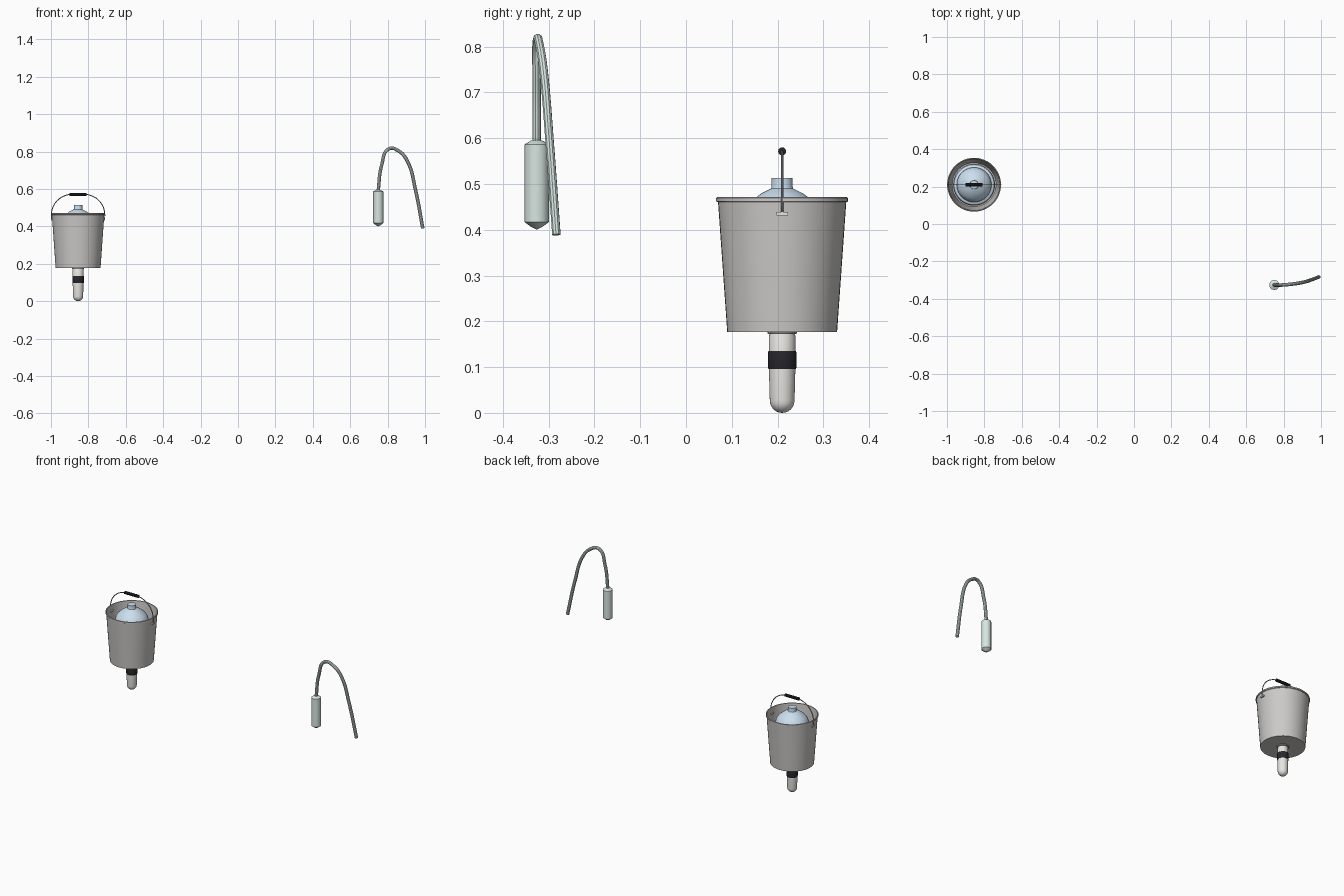
import bpy, math
from mathutils import Vector

if "Cube" in bpy.data.objects:
    bpy.data.objects.remove(bpy.data.objects["Cube"])

BX, BY = -0.855, 0.21      # bucket axis
HX, HY = 0.75, -0.326      # hose float axis


def material(name, rgb):
    m = bpy.data.materials.new(name)
    m.diffuse_color = (*rgb, 1)
    m.use_nodes = True
    m.node_tree.nodes["Principled BSDF"].inputs["Base Color"].default_value = m.diffuse_color
    return m


BLUE = material("pale_blue", (0.60, 0.74, 0.86))
BLACK = material("black", (0.02, 0.02, 0.025))
CREAM = material("cream", (0.80, 0.79, 0.75))
GREY = material("bucket_grey", (0.60, 0.59, 0.57))
MINT = material("mint", (0.68, 0.79, 0.75))
STEEL = material("steel", (0.30, 0.31, 0.32))


def finish(ob, mat):
    ob.data.materials.append(mat)
    bpy.ops.object.select_all(action='DESELECT')
    ob.select_set(True)
    bpy.context.view_layer.objects.active = ob
    if ob.type == 'MESH':
        bpy.ops.object.shade_smooth_by_angle(angle=math.radians(35))
    return ob


def lathe(name, profile, cx, cy, mat, n=32):
    """Spin (radius, z) points, listed bottom to top on the outside."""
    verts, faces, rings = [], [], []
    for r, z in profile:
        start = len(verts)
        count = 1 if r == 0 else n
        for i in range(count):
            a = 2 * math.pi * i / n
            verts.append((cx + r * math.cos(a), cy + r * math.sin(a), z))
        rings.append([start + (i % count) for i in range(n)])
    for lo, hi in zip(rings, rings[1:]):
        for i in range(n):
            j = (i + 1) % n
            loop = [lo[i], lo[j], hi[j], hi[i]]
            faces.append(list(dict.fromkeys(loop)))
    me = bpy.data.meshes.new(name)
    me.from_pydata(verts, [], faces)
    me.validate()
    ob = bpy.data.objects.new(name, me)
    bpy.context.collection.objects.link(ob)
    return finish(ob, mat)


def tube(name, pts, radius, mat, smooth=True):
    cu = bpy.data.curves.new(name, 'CURVE')
    cu.dimensions = '3D'
    cu.bevel_depth = radius
    cu.bevel_resolution = 3
    cu.resolution_u = 8
    cu.use_fill_caps = True
    sp = cu.splines.new('BEZIER')
    sp.bezier_points.add(len(pts) - 1)
    for p, co in zip(sp.bezier_points, pts):
        p.co = co
        p.handle_left_type = p.handle_right_type = 'AUTO' if smooth else 'VECTOR'
    ob = bpy.data.objects.new(name, cu)
    bpy.context.collection.objects.link(ob)
    bpy.ops.object.select_all(action='DESELECT')
    ob.select_set(True)
    bpy.context.view_layer.objects.active = ob
    bpy.ops.object.convert(target='MESH')
    return finish(bpy.context.object, mat)


# Bucket: floor, tapered wall, rolled rim, inner wall
lathe("bucket", [(0, 0.178), (0.120, 0.177), (0.140, 0.460), (0.144, 0.462),
                 (0.144, 0.469), (0.142, 0.471), (0.138, 0.470),
                 (0.137, 0.460), (0.117, 0.181), (0, 0.181)], BX, BY, GREY, 48)

# Jug standing in the bucket
lathe("jug", [(0, 0.183), (0.105, 0.183), (0.112, 0.192), (0.112, 0.385),
              (0.107, 0.398), (0.093, 0.404), (0.092, 0.420), (0.087, 0.438),
              (0.075, 0.456), (0.058, 0.470), (0.046, 0.479), (0.032, 0.486),
              (0.024, 0.490), (0.023, 0.494), (0.023, 0.513), (0, 0.513)],
      BX, BY, BLUE, 40)

# Round-ended stem below, with collar and grip band
dome = [(0.027 * math.sin(t), 0.003 + 0.027 * (1 - math.cos(t)))
        for t in [math.pi / 2 * i / 6 for i in range(7)]]
dome = [(r, z - 0.003) for r, z in dome]
lathe("stem", dome + [(0.029, 0.100), (0.029, 0.168), (0.027, 0.172),
                      (0.027, 0.178)], BX, BY, CREAM)
lathe("stem_collar", [(0, 0.171), (0.031, 0.172), (0.033, 0.178), (0, 0.178)],
      BX, BY, STEEL)
lathe("stem_band", [(0.027, 0.096), (0.030, 0.096), (0.031, 0.099),
                    (0.031, 0.132), (0.030, 0.135), (0.027, 0.135)],
      BX, BY, BLACK)

# Wire handle with grip and side lugs
half = [(0.142, 0.435), (0.142, 0.472), (0.132, 0.508), (0.108, 0.541),
        (0.075, 0.562), (0.042, 0.571)]
arch = [(BX - x, BY, z) for x, z in half] + [(BX + x, BY, z) for x, z in reversed(half)]
tube("handle_wire", arch, 0.0025, STEEL)
tube("handle_grip", [(BX - 0.046, BY, 0.571), (BX + 0.046, BY, 0.571)],
     0.009, BLACK, False)
for side, label in ((-1, "left"), (1, "right")):
    bpy.ops.mesh.primitive_cube_add(size=1, location=(BX + side * 0.137, BY, 0.435))
    lug = bpy.context.object
    lug.name = "handle_lug_" + label
    lug.scale = (0.016, 0.025, 0.008)
    finish(lug, CREAM)

# Hanging weight and its bent hose
lathe("hose_weight", [(0, 0.400), (0.012, 0.406), (0.027, 0.417),
                      (0.027, 0.586), (0.012, 0.595), (0, 0.597)],
      HX, HY, MINT, 12)
tube("hose", [(0.749, -0.326, 0.585), (0.768, -0.326, 0.727),
              (0.808, -0.325, 0.815), (0.863, -0.319, 0.800),
              (0.906, -0.311, 0.748), (0.949, -0.298, 0.595),
              (0.988, -0.283, 0.389)], 0.0095, MINT)
